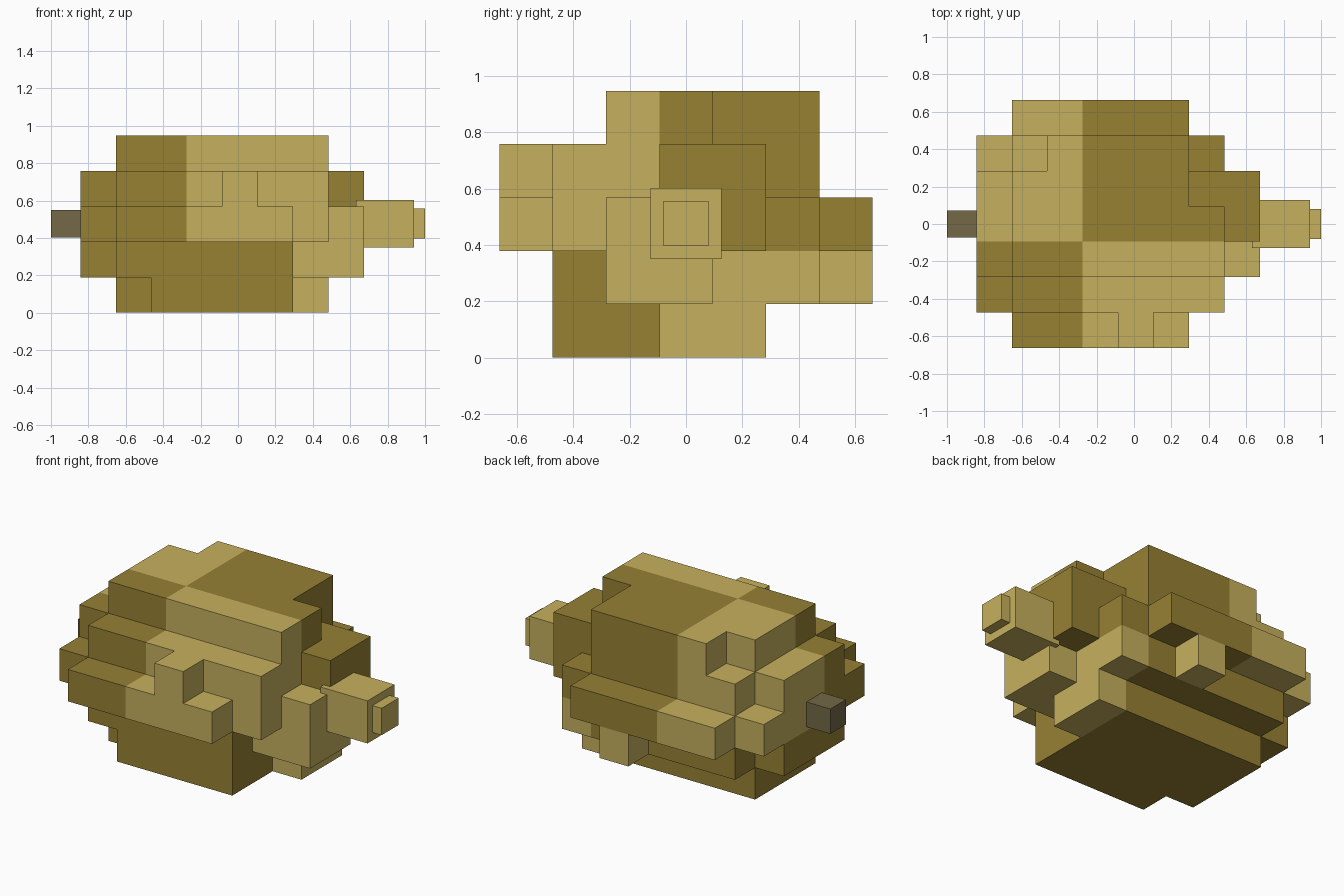
import bpy, bmesh
from mathutils import Vector

if "Cube" in bpy.data.objects:
    bpy.data.objects.remove(bpy.data.objects["Cube"])

U = 0.1895                                   # block size
ORIGIN = Vector((-0.843, -3.5 * U, 0.0))     # corner of the block grid


def material(name, rgb):
    lin = [((c / 255 + 0.055) / 1.055) ** 2.4 for c in rgb]
    m = bpy.data.materials.new(name)
    m.diffuse_color = (*lin, 1.0)
    m.use_nodes = True
    m.node_tree.nodes["Principled BSDF"].inputs["Base Color"].default_value = m.diffuse_color
    return m


LIGHT = material("light_tan", (198, 176, 94))
DARK = material("dark_olive", (151, 129, 52))
GREY = material("grey_brown", (115, 104, 71))

# Rows of blocks in the upper half: layer -> {row in y: (first, last) block in x}
upper = {
    2: {0: (1, 5), 1: (0, 6), 2: (0, 7), 3: (0, 7), 4: (0, 7), 5: (0, 6), 6: (1, 5)},
    3: {0: (4, 4), 1: (1, 6), 2: (0, 6), 3: (0, 7), 4: (0, 7), 5: (1, 5)},
    4: {2: (1, 6), 3: (1, 6), 4: (1, 5), 5: (2, 5)},
}
cells = set()
for k, rows in upper.items():
    for j, (first, last) in rows.items():
        for i in range(first, last + 1):
            cells.add((i, j, k))
            cells.add((i, 6 - j, 4 - k))     # half turn about the long axis


def is_dark(i, j, k):
    if i >= 6 and j in (2, 3) and k in (1, 2):
        # collar around the nozzle; the front row of the upper step is light too
        return False
    if k < 2:                                # lower half: light end and back peg
        return not (i >= 6 or j == 6)
    return (i >= 3) == (j >= 3)              # upper half: quartered pattern


def build_body():
    bm = bmesh.new()
    for c in sorted(cells):
        for axis in range(3):
            for side in (0, 1):
                n = list(c)
                n[axis] += 1 if side else -1
                if tuple(n) in cells:
                    continue
                a, b = (axis + 1) % 3, (axis + 2) % 3
                corners = []
                for da, db in ((0, 0), (1, 0), (1, 1), (0, 1)):
                    p = Vector(c)
                    p[axis] += side
                    p[a] += da
                    p[b] += db
                    corners.append(bm.verts.new(ORIGIN + p * U))
                if not side:
                    corners.reverse()
                bm.faces.new(corners).material_index = int(is_dark(*c))
    bmesh.ops.remove_doubles(bm, verts=bm.verts, dist=1e-4)
    # Merge the block faces into large flat faces, keeping colour borders
    bmesh.ops.dissolve_limit(bm, angle_limit=0.01, verts=bm.verts,
                             edges=bm.edges, delimit={'MATERIAL'})
    me = bpy.data.meshes.new("stepped_body")
    bm.to_mesh(me)
    bm.free()
    me.materials.append(LIGHT)
    me.materials.append(DARK)
    ob = bpy.data.objects.new("stepped_body", me)
    bpy.context.collection.objects.link(ob)


def box(name, lo, hi, mat):
    lo, hi = Vector(lo), Vector(hi)
    bpy.ops.mesh.primitive_cube_add(size=1, location=(lo + hi) / 2)
    ob = bpy.context.object
    ob.name = name
    ob.scale = hi - lo
    ob.data.materials.append(mat)


build_body()
# Nozzle at the right end and stub at the left end
box("nozzle", (0.63, -0.127, 0.35), (0.94, 0.127, 0.603), LIGHT)
box("nozzle_tip", (0.93, -0.08, 0.397), (1.0, 0.08, 0.557), LIGHT)
box("tail_stub", (-1.0, -0.073, 0.402), (-0.82, 0.073, 0.55), GREY)
